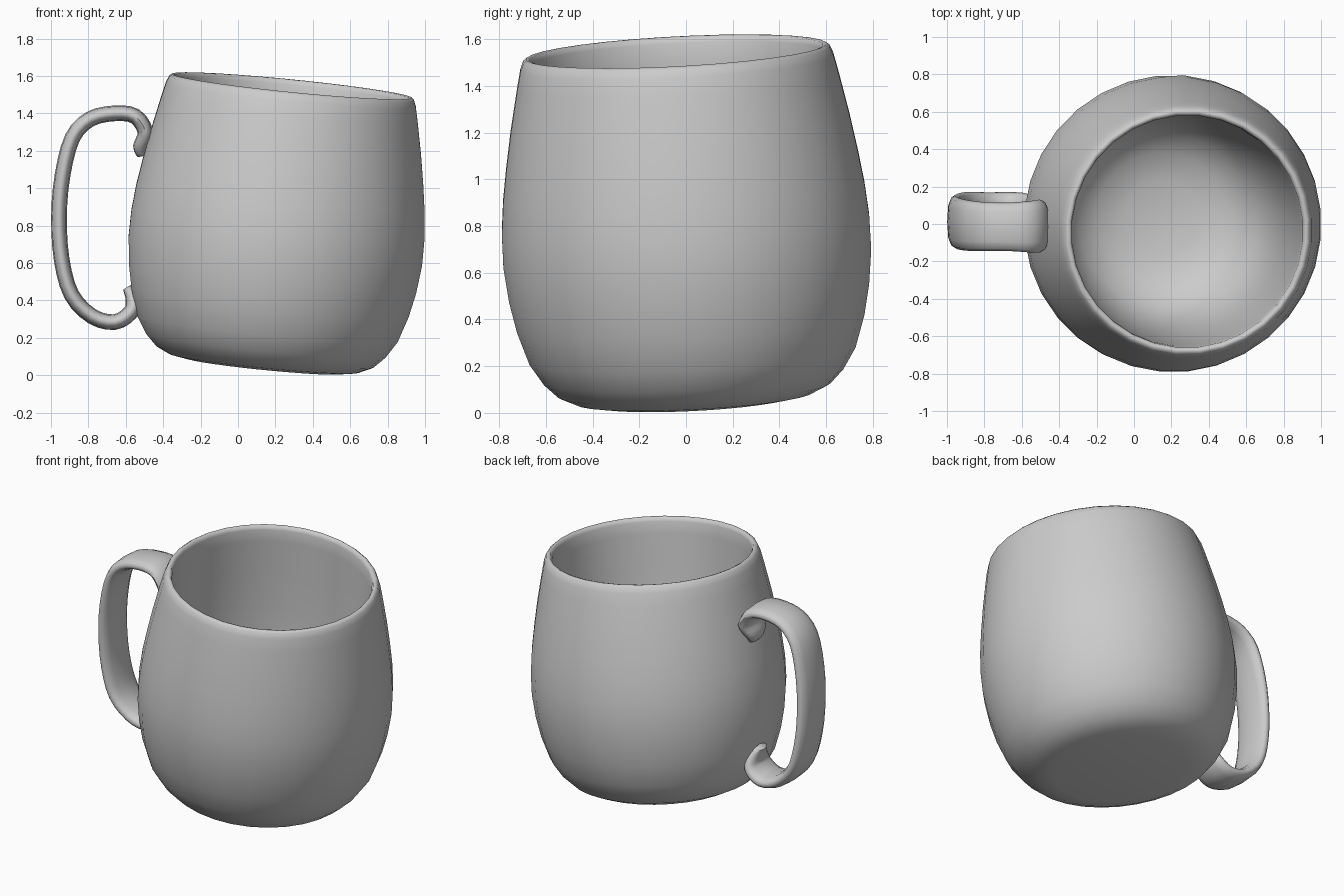
import bpy, bmesh, math
from mathutils import Vector, Matrix

if "Cube" in bpy.data.objects:
    bpy.data.objects.remove(bpy.data.objects["Cube"])

clay = bpy.data.materials.new("grey_ceramic")
clay.use_nodes = True
GREY = (0.6, 0.6, 0.6, 1)
clay.diffuse_color = GREY
clay.node_tree.nodes["Principled BSDF"].inputs["Base Color"].default_value = GREY


def finish(name, bm):
    bmesh.ops.recalc_face_normals(bm, faces=bm.faces)
    mesh = bpy.data.meshes.new(name)
    bm.to_mesh(mesh)
    bm.free()
    obj = bpy.data.objects.new(name, mesh)
    bpy.context.collection.objects.link(obj)
    mesh.materials.append(clay)
    bpy.ops.object.select_all(action="DESELECT")
    obj.select_set(True)
    bpy.context.view_layer.objects.active = obj
    bpy.ops.object.shade_smooth_by_angle(angle=math.radians(65))
    return obj


def smooth_path(points, steps):
    """Pass a rounded path through the points."""
    pts = [Vector(p) for p in points]
    pts = [pts[0]] + pts + [pts[-1]]
    out = []
    for a, b, c, d in zip(pts, pts[1:], pts[2:], pts[3:]):
        for s in range(steps):
            t = s / steps
            out.append(b + (c - a) * (t / 2) + (a * 2 - b * 5 + c * 4 - d) * (t * t / 2)
                       + (b * 3 - a - c * 3 + d) * (t ** 3 / 2))
    return out + [pts[-1]]


# Cup: rounded barrel outside, straighter bowl inside, spun around its axis
OUTER = [(0, 0), (0.42, 0), (0.51, 0.015), (0.585, 0.05), (0.645, 0.11),
         (0.702, 0.2), (0.748, 0.34), (0.775, 0.47), (0.792, 0.62), (0.791, 0.76),
         (0.778, 0.9), (0.757, 1.04), (0.729, 1.2), (0.692, 1.38),
         (0.674, 1.46), (0.66, 1.495), (0.645, 1.507)]
INNER = [(0.63, 1.503), (0.622, 1.48), (0.62, 1.4), (0.618, 1.2), (0.612, 0.95),
         (0.6, 0.7), (0.575, 0.48), (0.53, 0.31), (0.46, 0.19), (0.35, 0.11),
         (0.2, 0.07), (0, 0.06)]
bm = bmesh.new()
verts = [bm.verts.new((r, 0, h)) for r, h in OUTER + INNER]
edges = [bm.edges.new(pair) for pair in zip(verts, verts[1:])]
bmesh.ops.spin(bm, geom=verts + edges, cent=(0, 0, 0), axis=(0, 0, 1),
               angle=math.tau, steps=32, use_duplicate=False)
bmesh.ops.remove_doubles(bm, verts=bm.verts, dist=0.0005)
cup = finish("cup", bm)

# The cup leans away from the handle and slightly forward
lean = Vector((0.1, -0.053, 1)).to_track_quat("Z", "Y").to_matrix().to_4x4()
cup.matrix_world = Matrix.Translation((0.138, 0.038, 0.05)) @ lean

# Handle: a flat rounded strap swept along a hooked path (x, z, half width)
PATH = [(-0.515, 1.17, 0.05), (-0.52, 1.22, 0.09), (-0.495, 1.3, 0.138),
        (-0.55, 1.385, 0.138), (-0.66, 1.4, 0.13), (-0.79, 1.37, 0.13),
        (-0.885, 1.27, 0.135), (-0.938, 1.07, 0.138), (-0.957, 0.85, 0.138),
        (-0.943, 0.62, 0.138), (-0.89, 0.43, 0.138), (-0.78, 0.315, 0.13),
        (-0.66, 0.284, 0.13), (-0.575, 0.335, 0.125), (-0.56, 0.4, 0.1),
        (-0.595, 0.47, 0.05)]
SIDES = 12
path = smooth_path(PATH, 3)
last = len(path) - 1
bm = bmesh.new()
rings = []
for i, (x, z, half) in enumerate(path):
    step = path[min(i + 1, last)] - path[max(i - 1, 0)]
    across = Vector((-step.y, 0, step.x)).normalized()
    thick = 0.022 + 0.02 * min(i, last - i, 3) / 3
    center = Vector((x, 0.055 - 0.05 * z, z))
    ring = []
    for k in range(SIDES):
        a = math.tau * k / SIDES
        side = math.copysign(abs(math.cos(a)) ** 0.7, math.cos(a))
        ring.append(bm.verts.new(center + across * math.sin(a) * thick
                                 + Vector((0, side * half, 0))))
    rings.append(ring)
for a, b in zip(rings, rings[1:]):
    for k in range(SIDES):
        n = (k + 1) % SIDES
        bm.faces.new((a[k], a[n], b[n], b[k]))
bm.faces.new(rings[0])
bm.faces.new(rings[-1])
finish("handle", bm)
